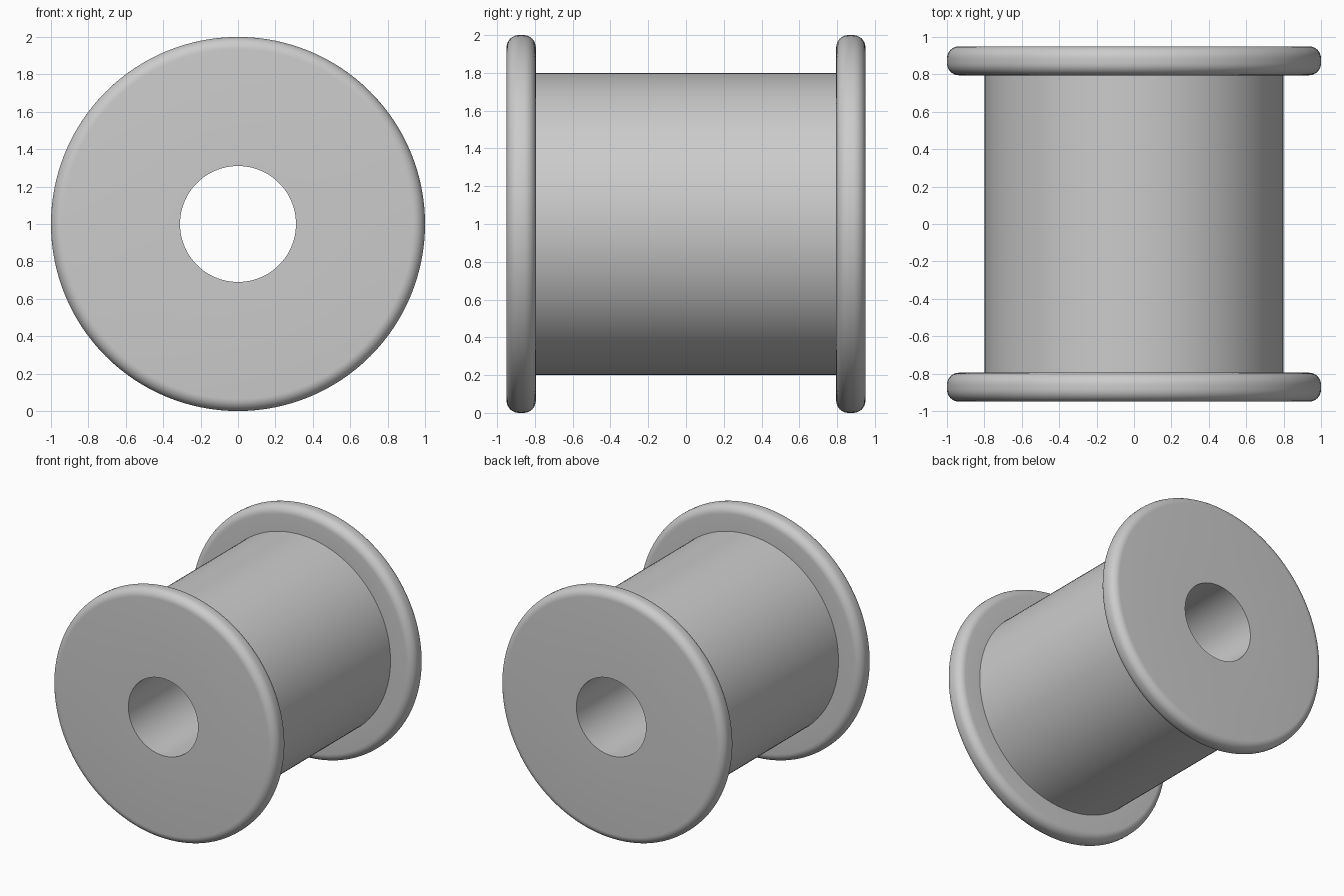
import bpy, bmesh
from math import cos, sin, pi, radians
from mathutils import Matrix, Vector

cube = bpy.data.objects.get("Cube")
if cube:
    bpy.data.objects.remove(cube, do_unlink=True)

HOLE_R, CORE_R, FLANGE_R = 0.31, 0.80, 1.0
OUTER_Y, INNER_Y = 0.95, 0.795
ROUND = 0.065
SIDES, ARC_STEPS = 128, 8

# Plain grey material
grey = bpy.data.materials.new("plain_grey")
grey.use_nodes = True
colour = (0.6, 0.6, 0.6, 1)
grey.diffuse_color = colour
grey.node_tree.nodes["Principled BSDF"].inputs["Base Color"].default_value = colour


def arc(r, y, start):
    """Quarter round about (r, y), turning from the start angle."""
    angles = [start + pi / 2 * i / ARC_STEPS for i in range(ARC_STEPS + 1)]
    return [(r + ROUND * cos(a), y + ROUND * sin(a)) for a in angles]


# Half profile (radius, y): core, inner flange face, rounded rim, outer face, bore
rim = FLANGE_R - ROUND
half = [(CORE_R, INNER_Y)]
half += arc(rim, INNER_Y + ROUND, -pi / 2)
half += arc(rim, OUTER_Y - ROUND, 0)
half += [(HOLE_R, OUTER_Y)]
profile = half + [(r, -y) for r, y in reversed(half)]

# Spool: the closed profile turned around the y axis
bm = bmesh.new()
verts = [bm.verts.new((r, y, 0)) for r, y in profile]
edges = [bm.edges.new((v, verts[(i + 1) % len(verts)])) for i, v in enumerate(verts)]
bmesh.ops.spin(bm, geom=verts + edges, cent=(0, 0, 0), axis=(0, 1, 0),
               angle=2 * pi, steps=SIDES, use_merge=True)
bmesh.ops.remove_doubles(bm, verts=bm.verts[:], dist=0.0001)
bmesh.ops.recalc_face_normals(bm, faces=bm.faces[:])
bm.transform(Matrix.Translation(Vector((0, 0, FLANGE_R))))

mesh = bpy.data.meshes.new("spool")
bm.to_mesh(mesh)
bm.free()
mesh.materials.append(grey)
spool = bpy.data.objects.new("spool", mesh)
bpy.context.collection.objects.link(spool)

# Smooth curves, crisp corners at the core and the bore
bpy.ops.object.select_all(action='DESELECT')
spool.select_set(True)
bpy.context.view_layer.objects.active = spool
bpy.ops.object.shade_smooth_by_angle(angle=radians(30))
